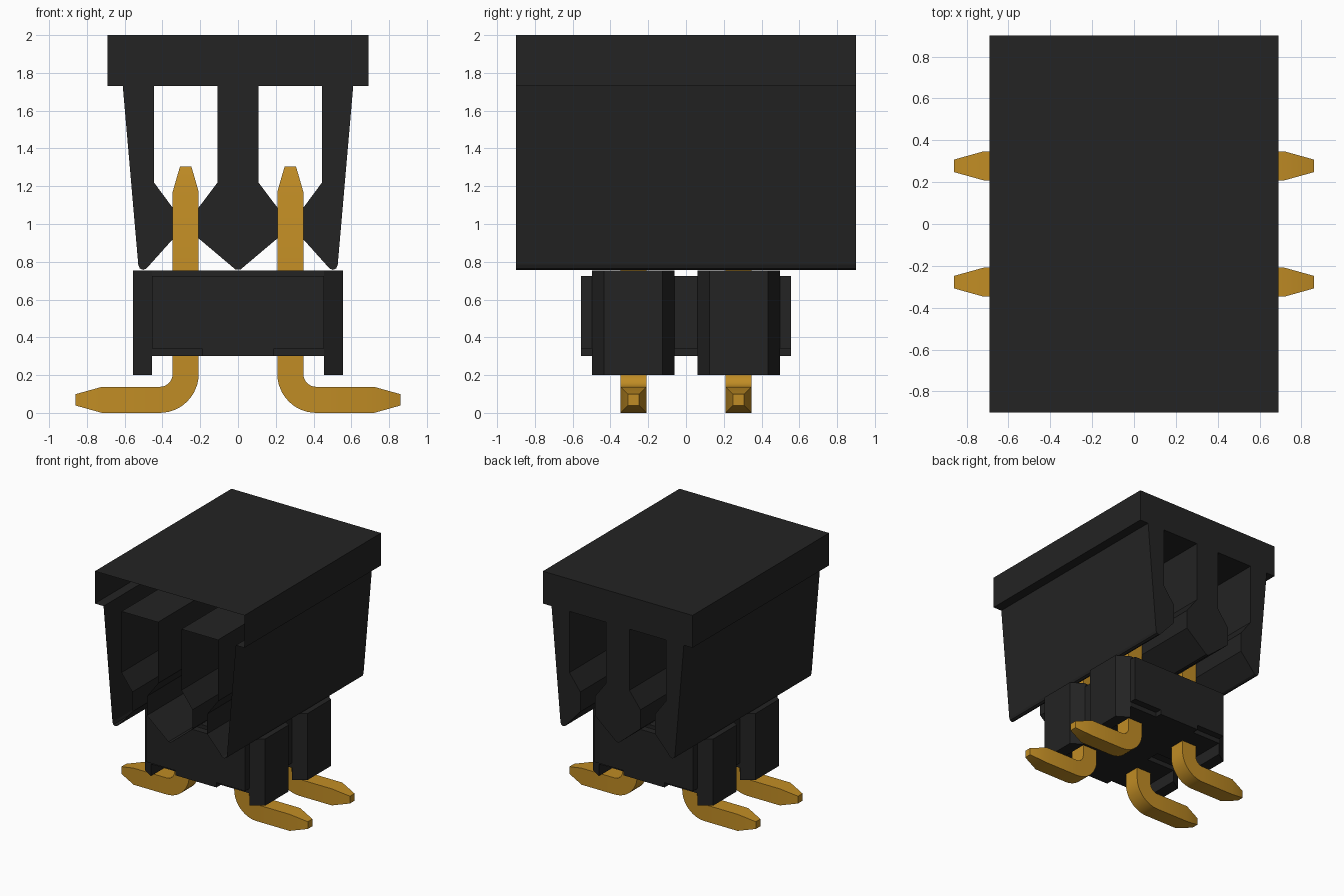
import bpy, bmesh, math
from mathutils import Vector

cube = bpy.data.objects.get("Cube")
if cube:
    bpy.data.objects.remove(cube, do_unlink=True)


def material(name, color):
    m = bpy.data.materials.new(name)
    m.use_nodes = True
    m.diffuse_color = (*color, 1)
    bsdf = m.node_tree.nodes["Principled BSDF"]
    bsdf.inputs["Base Color"].default_value = (*color, 1)
    bsdf.inputs["Roughness"].default_value = 0.6
    return m


BLACK = material("black plastic", (0.0168, 0.0168, 0.0168))
GOLD = material("gold metal", (0.53, 0.263, 0.018))


def finish(bm, name, mat, smooth=False):
    bmesh.ops.recalc_face_normals(bm, faces=bm.faces[:])
    me = bpy.data.meshes.new(name)
    bm.to_mesh(me)
    bm.free()
    me.materials.append(mat)
    ob = bpy.data.objects.new(name, me)
    bpy.context.collection.objects.link(ob)
    if smooth:
        bpy.ops.object.select_all(action='DESELECT')
        ob.select_set(True)
        bpy.context.view_layer.objects.active = ob
        bpy.ops.object.shade_smooth_by_angle(angle=math.radians(20))
    return ob


def loft(bm, rings, start=True, end=True):
    """Skin a list of equal-length closed rings, with optional end faces."""
    loops = [[bm.verts.new(p) for p in r] for r in rings]
    n = len(loops[0])
    for a, b in zip(loops, loops[1:]):
        for i in range(n):
            j = (i + 1) % n
            bm.faces.new((a[i], a[j], b[j], b[i]))
    if start:
        bm.faces.new(loops[0])
    if end:
        bm.faces.new(loops[-1])


def prism(name, outline, z0, z1):
    bm = bmesh.new()
    loft(bm, [[(x, y, z) for x, y in outline] for z in (z0, z1)])
    return finish(bm, name, BLACK)


def rect(x, y):
    return [(-x, -y), (x, -y), (x, y), (-x, y)]


# Shunt cap: half profile with two contact slots, mirrored, open at the front
half = [(0.69, 2.0), (0.69, 1.73), (0.61, 1.73), (0.528, 0.785), (0.52, 0.765),
        (0.502, 0.757), (0.484, 0.765), (0.345, 0.92), (0.345, 1.085),
        (0.445, 1.22), (0.445, 1.73), (0.108, 1.73), (0.108, 1.22),
        (0.21, 1.085), (0.21, 0.925), (0.012, 0.758)]
profile = half + [(-x, z) for x, z in reversed(half)]
bm = bmesh.new()
loft(bm, [[(x, y, z) for x, z in profile] for y in (-0.9, 0.9)], start=False)
finish(bm, "shunt_cap", BLACK)

# Header base: core, underside rib, and two chamfered rows with feet
prism("base_core", rect(0.455, 0.555), 0.34, 0.725)
prism("base_underside_rib", rect(0.19, 0.555), 0.30, 0.34)
for s, row in ((-1, "front"), (1, "back")):
    foot = [(0.455, 0.06), (0.555, 0.125), (0.555, 0.435), (0.455, 0.498)]
    foot = [(x, s * y) for x, y in foot]
    prism(f"base_row_{row}", foot + [(-x, y) for x, y in reversed(foot)],
          0.30, 0.755)
    for sx, side in ((-1, "right"), (1, "left")):
        prism(f"base_foot_{row}_{side}", [(sx * x, y) for x, y in foot],
              0.20, 0.30)

# Bent pins: square section swept along an L with tapered ends
W, T = 0.069, 0.03          # half widths of the shaft and of the tips
CX, CZ, R = 0.415, 0.207, 0.138   # bend centre and middle radius
path = [(CX - R, 1.305, 0, T), (CX - R, 1.17, 0, W)]
for i in range(13):
    a = math.radians(90 * i / 12)
    path.append((CX - R * math.cos(a), CZ - R * math.sin(a), a, W))
path += [(0.72, CZ - R, math.pi / 2, W), (0.86, CZ - R, math.pi / 2, T)]

for sx, side in ((-1, "right"), (1, "left")):
    for sy, row in ((-1, "front"), (1, "back")):
        bm = bmesh.new()
        rings = []
        for x, z, a, w in path:
            c = Vector((sx * x, sy * 0.278, z))
            n = Vector((sx * math.cos(a), 0, math.sin(a))) * w
            t = Vector((0, w, 0))
            rings.append([c - n - t, c + n - t, c + n + t, c - n + t])
        loft(bm, rings)
        finish(bm, f"pin_{row}_{side}", GOLD, smooth=True)
